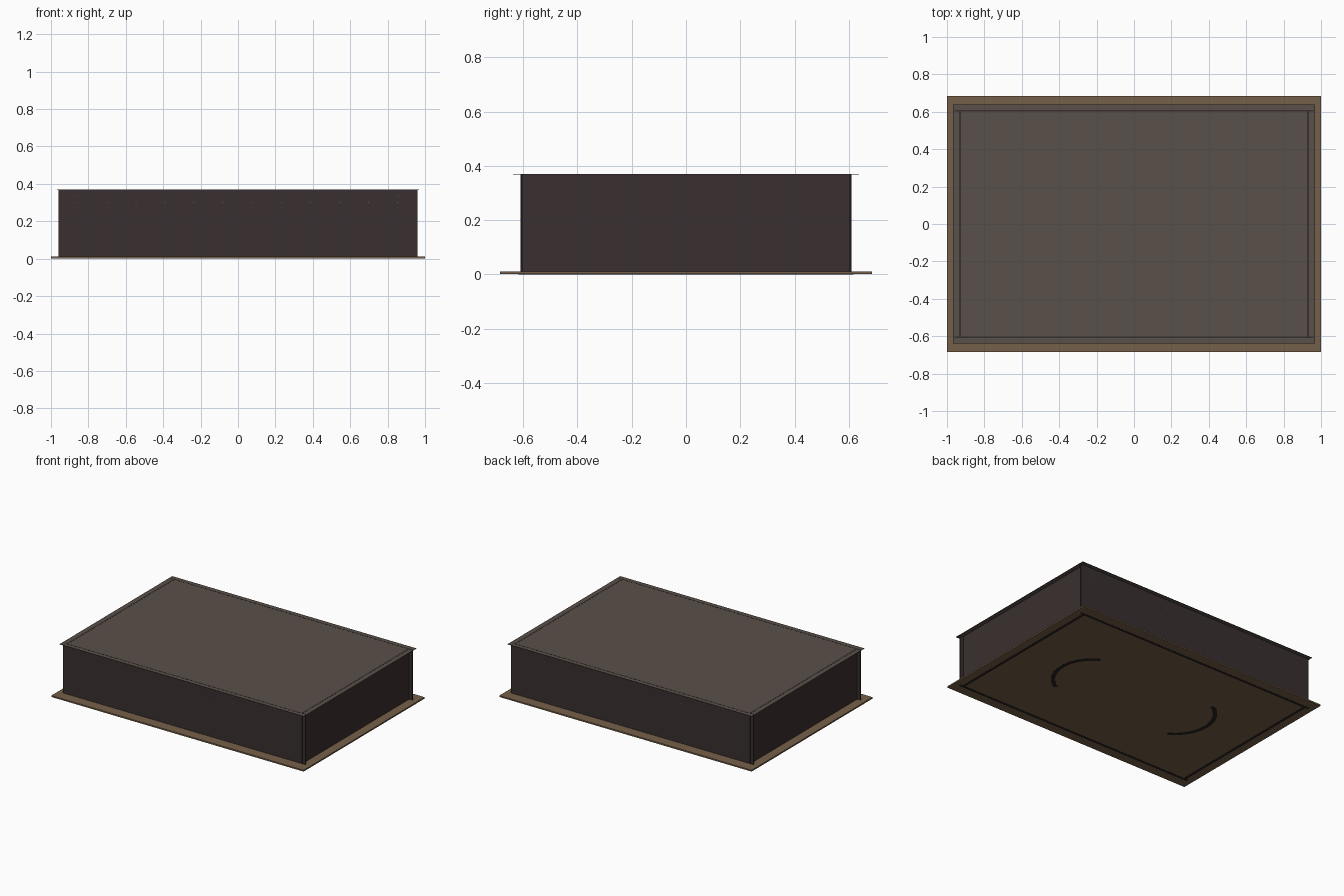
import bpy, bmesh, math
from mathutils import Matrix

if "Cube" in bpy.data.objects:
    bpy.data.objects.remove(bpy.data.objects["Cube"], do_unlink=True)


def material(name, rgb):
    m = bpy.data.materials.new(name)
    m.use_nodes = True
    m.diffuse_color = (*rgb, 1)
    bsdf = m.node_tree.nodes["Principled BSDF"]
    bsdf.inputs["Base Color"].default_value = (*rgb, 1)
    bsdf.inputs["Roughness"].default_value = 0.8
    return m


BROWN = material("warm brown board", (0.18, 0.118, 0.067))
GREY = material("grey brown lid", (0.1, 0.08, 0.066))
DARK = material("dark plum wall", (0.042, 0.028, 0.029))
SLOT = material("slot shadow", (0.02, 0.016, 0.015))
PIN = material("pin grey", (0.12, 0.1, 0.1))


def finish(name, bm, mat):
    bmesh.ops.recalc_face_normals(bm, faces=bm.faces)
    mesh = bpy.data.meshes.new(name)
    bm.to_mesh(mesh)
    bm.free()
    mesh.materials.append(mat)
    obj = bpy.data.objects.new(name, mesh)
    bpy.context.collection.objects.link(obj)
    return obj


def box(name, x, y, z, mat):
    """Box from (low, high) ranges."""
    bm = bmesh.new()
    size = [r[1] - r[0] for r in (x, y, z)]
    mid = [(r[0] + r[1]) / 2 for r in (x, y, z)]
    bmesh.ops.create_cube(bm, size=1, matrix=Matrix.Translation(mid) @ Matrix.Diagonal((*size, 1)))
    return finish(name, bm, mat)


TOP = 0.37
FLOOR = 0.011

# Base board and overhanging thin lid
box("base_board", (-1, 1), (-0.685, 0.685), (0.0008, FLOOR), BROWN)
box("lid", (-0.968, 0.968), (-0.638, 0.638), (TOP - 0.002, TOP), GREY)

# Walls cross at the corners and show as thin edges through the lid
for s, end, side in ((-1, "front", "right"), (1, "back", "left")):
    y = sorted((s * 0.601, s * 0.609))
    box(end + "_wall", (-0.96, 0.96), y, (FLOOR, TOP + 0.0006), DARK)
    x = sorted((s * 0.926, s * 0.936))
    box(side + "_wall", x, (-0.61, 0.61), (FLOOR, TOP + 0.0006), DARK)

    # Mounting slots under the board
    y = sorted((s * 0.598, s * 0.618))
    box(end + "_floor_slot", (-0.96, 0.96), y, (0, 0.001), SLOT)
    x = sorted((s * 0.922, s * 0.942))
    box(side + "_floor_slot", x, (-0.618, 0.618), (0, 0.001), SLOT)

    # Row of small pins, doubled at both ends
    bm = bmesh.new()
    spots = [(-0.857 + 0.1555 * k, 0.3) for k in range(12)]
    spots += [(-0.857, 0.335), (0.857, 0.335)]
    for px, pz in spots:
        place = Matrix.Translation((px, s * 0.609, pz)) @ Matrix.Rotation(math.pi / 2, 4, "X")
        bmesh.ops.create_cone(bm, cap_ends=True, segments=8, radius1=0.003,
                              radius2=0.003, depth=0.001, matrix=place)
    finish(end + "_pins", bm, PIN)

    # Curved grip slot under the board
    bm = bmesh.new()
    rows = []
    for i in range(25):
        a = math.radians(-62 + 124 * i / 24)
        rows.append([bm.verts.new((s * (0.35 + r * math.cos(a)), r * math.sin(a), 0))
                     for r in (0.242, 0.27)])
    for a, b in zip(rows, rows[1:]):
        bm.faces.new((a[0], a[1], b[1], b[0]))
    extruded = bmesh.ops.extrude_face_region(bm, geom=bm.faces[:])
    bmesh.ops.translate(bm, vec=(0, 0, 0.001),
                        verts=[g for g in extruded["geom"] if isinstance(g, bmesh.types.BMVert)])
    finish(side + "_grip_slot", bm, SLOT)
